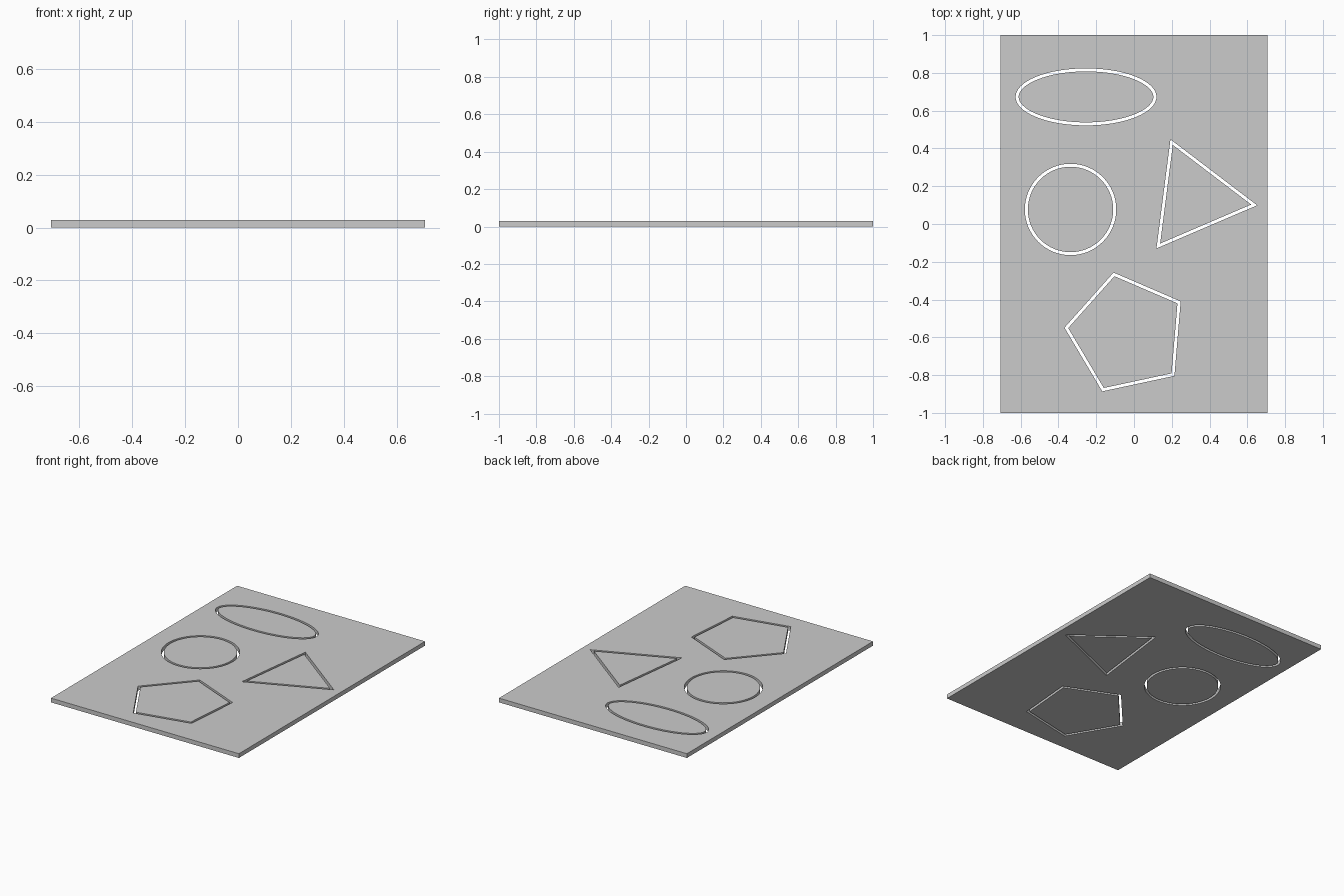
import bpy
from math import cos, sin, pi
from mathutils import Vector

if "Cube" in bpy.data.objects:
    bpy.data.objects.remove(bpy.data.objects["Cube"])

THICK = 0.029   # sheet thickness
GAP = 0.016     # width of the cut line round each shape


def ellipse(cx, cy, rx, ry, n=64):
    return [Vector((cx + rx * cos(2 * pi * i / n), cy + ry * sin(2 * pi * i / n)))
            for i in range(n)]


def polygon(*pts):
    return [Vector(p) for p in pts]


def inset(loop, d):
    """Shrink a counter-clockwise loop by d with mitred corners."""
    out = []
    for i, p in enumerate(loop):
        a = (p - loop[i - 1]).normalized()
        b = (loop[(i + 1) % len(loop)] - p).normalized()
        na, nb = Vector((-a.y, a.x)), Vector((-b.y, b.x))
        out.append(p + (na + nb) * d / (1 + na.dot(nb)))
    return out


def sheet(name, loops):
    """Extruded flat sheet; loops after the first become holes."""
    cu = bpy.data.curves.new(name, 'CURVE')
    cu.dimensions = '2D'
    cu.fill_mode = 'BOTH'
    cu.extrude = THICK / 2
    for loop in loops:
        sp = cu.splines.new('POLY')
        sp.points.add(len(loop) - 1)
        for pt, p in zip(sp.points, loop):
            pt.co = (p.x, p.y, 0, 1)
        sp.use_cyclic_u = True
    ob = bpy.data.objects.new(name, cu)
    ob.location.z = THICK / 2
    bpy.context.collection.objects.link(ob)
    bpy.ops.object.select_all(action='DESELECT')
    ob.select_set(True)
    bpy.context.view_layer.objects.active = ob
    bpy.ops.object.convert(target='MESH')
    bpy.ops.object.shade_smooth_by_angle()


# Outlines of the holes, counter-clockwise
holes = {
    "ellipse_piece": ellipse(-0.254, 0.673, 0.373, 0.151),
    "circle_piece": ellipse(-0.336, 0.077, 0.242, 0.242),
    "triangle_piece": polygon((0.193, 0.448), (0.119, -0.129), (0.652, 0.099)),
    "pentagon_piece": polygon((-0.108, -0.257), (-0.368, -0.549), (-0.168, -0.886),
                              (0.214, -0.804), (0.247, -0.41)),
}

# Board with the four holes
board = polygon((-0.707, -1), (0.707, -1), (0.707, 1), (-0.707, 1))
sheet("board", [board, *holes.values()])

# Loose pieces lying in the holes
for name, loop in holes.items():
    sheet(name, [inset(loop, GAP)])
